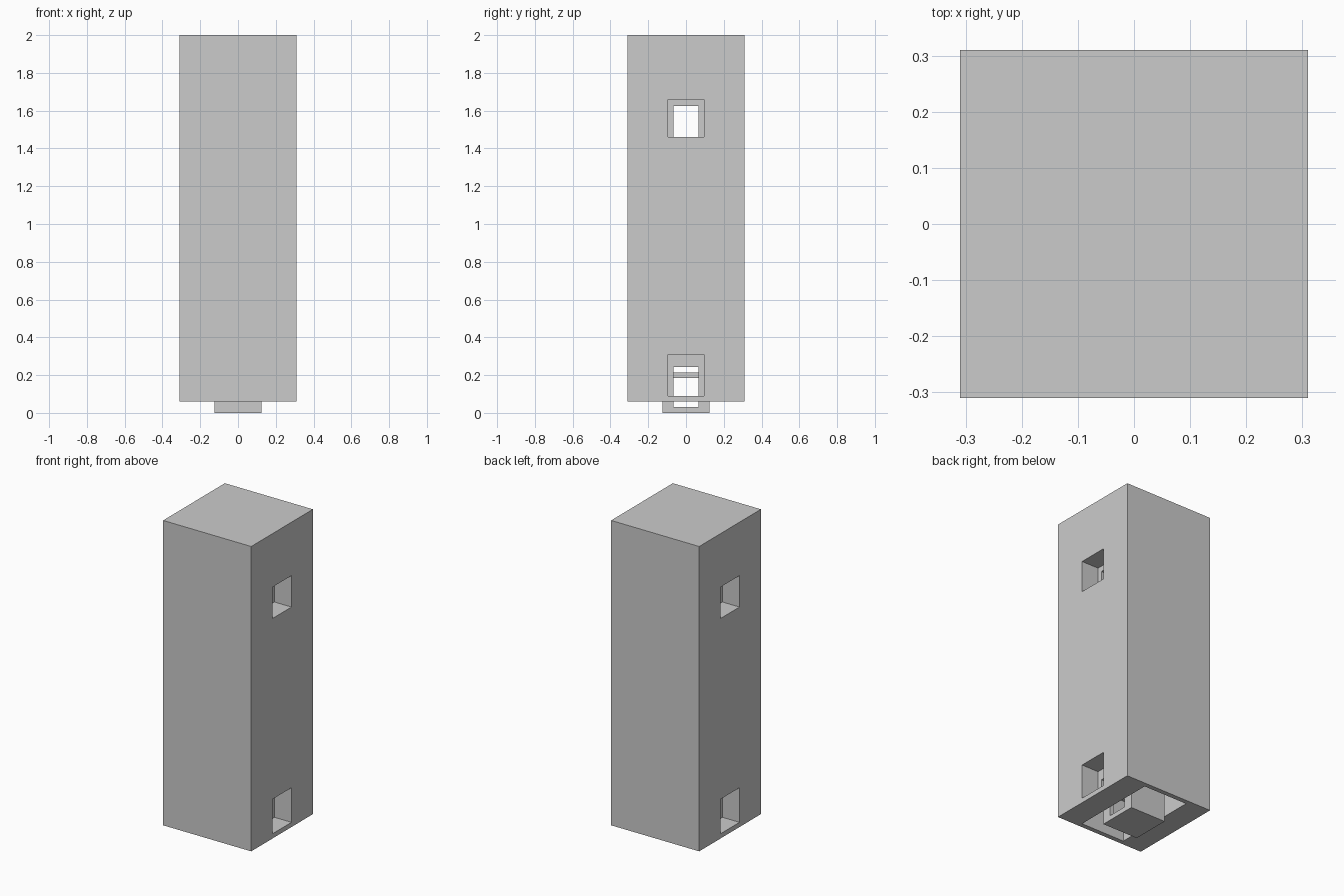
import bpy

if "Cube" in bpy.data.objects:
    bpy.data.objects.remove(bpy.data.objects["Cube"])


def box(name, x, y, z):
    """Axis-aligned box from (min, max) ranges."""
    bpy.ops.mesh.primitive_cube_add(
        size=1, location=[(a + b) / 2 for a, b in (x, y, z)])
    ob = bpy.context.object
    ob.name = name
    ob.scale = [b - a for a, b in (x, y, z)]
    bpy.ops.object.transform_apply(location=False, rotation=False, scale=True)
    return ob


def cut(target, x, y, z):
    """Subtract a box from the target and remove the cutter."""
    cutter = box("cutter", x, y, z)
    cutter.hide_render = True
    mod = target.modifiers.new("cut", 'BOOLEAN')
    mod.operation = 'DIFFERENCE'
    mod.solver = 'EXACT'
    mod.object = cutter
    bpy.context.view_layer.objects.active = target
    bpy.ops.object.modifier_apply(modifier=mod.name)
    bpy.data.objects.remove(cutter, do_unlink=True)


# Tower body with a shaft open at the bottom
tower = box("tower", (-.31, .31), (-.31, .31), (.06, 2))
cut(tower, (-.155, .155), (-.28, .28), (0, 1.9))

# Doorways: a wide outer recess, then a narrower frame opening into the shaft
for sill, frame_top, recess_top in ((.09, .243, .31), (1.46, 1.625, 1.66)):
    for s in (-1, 1):
        cut(tower, sorted((s * .19, s * .4)), (-.095, .095), (sill, recess_top))
        cut(tower, sorted((s * .14, s * .2)), (-.065, .065), (sill, frame_top))

# Lift cabin hanging slightly below the tower, with a door on each side
cabin = box("lift_cabin", (-.125, .125), (-.125, .125), (0, .215))
cut(cabin, (-.095, .095), (-.095, .095), (.03, .185))
cut(cabin, (-.2, .2), (-.065, .065), (.03, .185))
